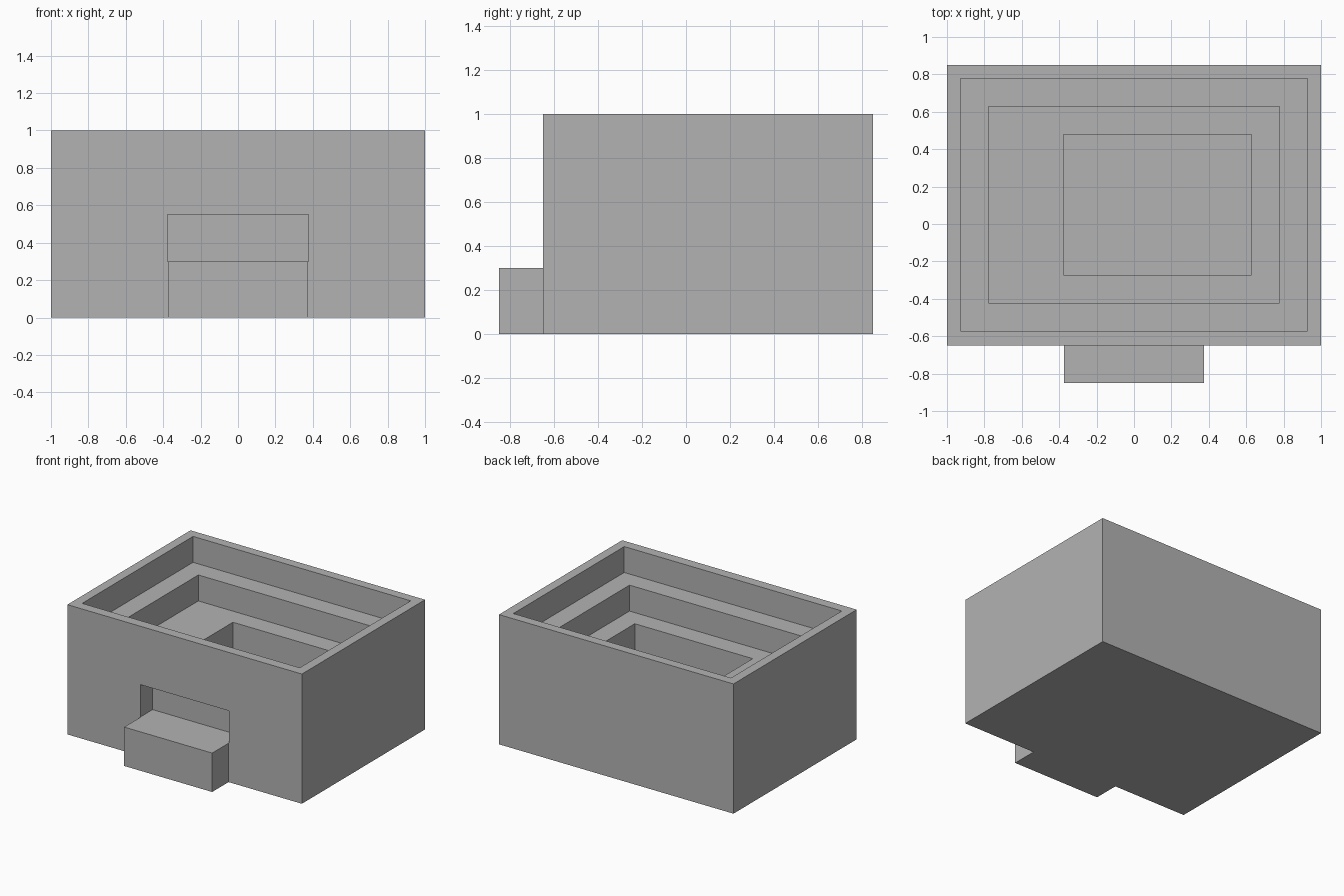
import bpy
from mathutils import Vector

if "Cube" in bpy.data.objects:
    bpy.data.objects.remove(bpy.data.objects["Cube"], do_unlink=True)

stone = bpy.data.materials.new("plain_grey")
stone.use_nodes = True
grey = (0.45, 0.45, 0.45, 1)
stone.diffuse_color = grey
stone.node_tree.nodes["Principled BSDF"].inputs["Base Color"].default_value = grey


def box(name, low, high):
    """Box between two opposite corners."""
    low, high = Vector(low), Vector(high)
    bpy.ops.mesh.primitive_cube_add(size=1, location=(low + high) / 2)
    obj = bpy.context.object
    obj.name = name
    obj.scale = high - low
    bpy.ops.object.transform_apply(location=True, rotation=True, scale=True)
    obj.data.materials.append(stone)
    return obj


def cut(target, low, high):
    """Remove a box-shaped volume from the target."""
    cutter = box("cutter", low, high)
    cutter.hide_render = True
    mod = target.modifiers.new("cut", 'BOOLEAN')
    mod.operation = 'DIFFERENCE'
    mod.solver = 'EXACT'
    mod.object = cutter
    bpy.context.view_layer.objects.active = target
    bpy.ops.object.modifier_apply(modifier=mod.name)
    bpy.data.objects.remove(cutter, do_unlink=True)


# Main block
body = box("basin_body", (-1, -0.65, 0), (1, 0.85, 1))

# Stepped basin: each level is smaller and deeper
levels = [
    (-0.928, -0.573, 0.928, 0.778, 0.8),
    (-0.778, -0.423, 0.778, 0.628, 0.6),
    (-0.378, -0.273, 0.628, 0.478, 0.4),
]
for x0, y0, x1, y1, floor in levels:
    cut(body, (x0, y0, floor), (x1, y1, 1.1))

# Shallow alcove in the front wall
cut(body, (-0.378, -0.75, 0.3), (0.378, -0.5, 0.55))

# Step in front of the alcove
box("front_step", (-0.375, -0.85, 0), (0.375, -0.65, 0.3))
